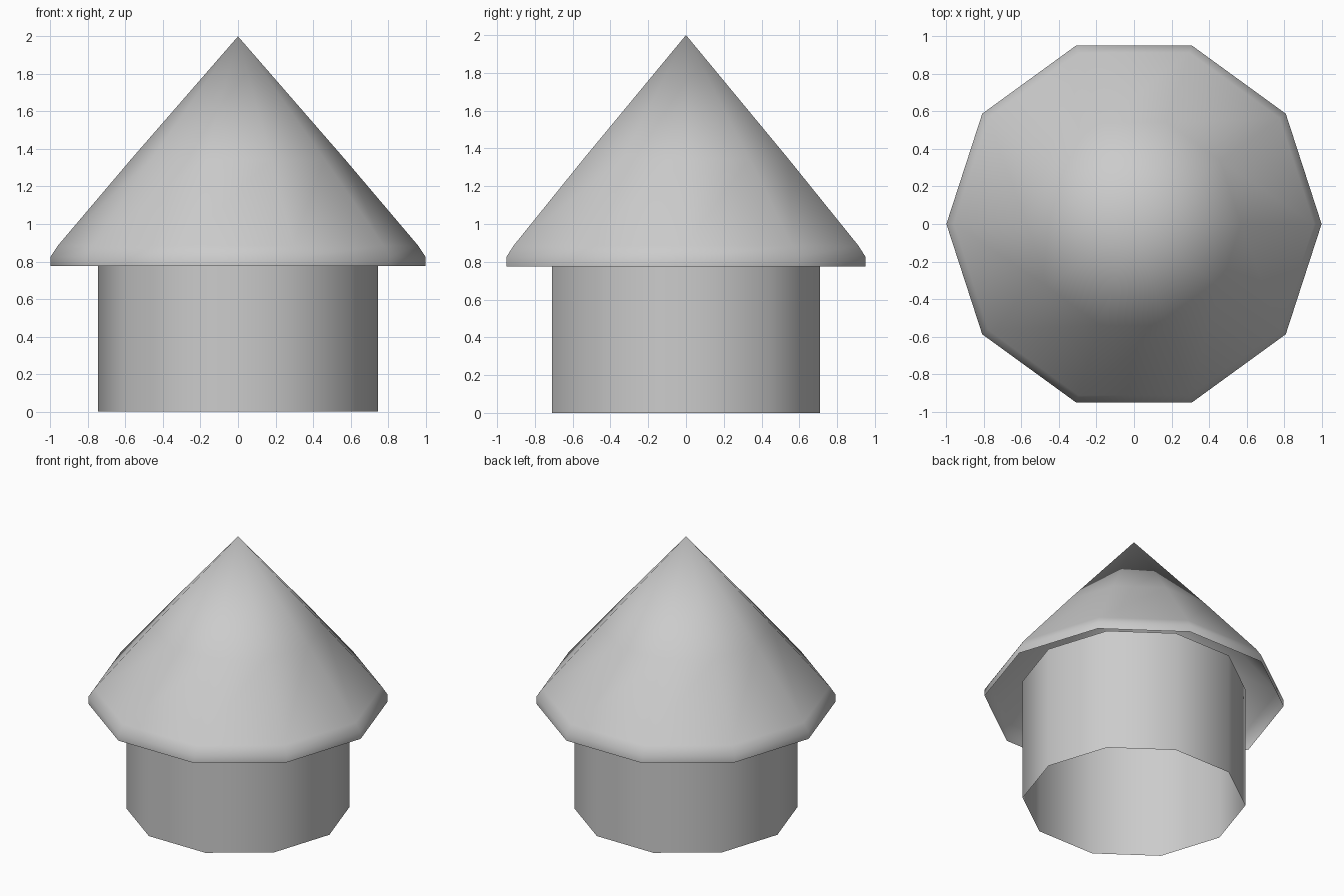
import bpy
import bmesh
from math import cos, sin, tau, radians

cube = bpy.data.objects.get("Cube")
if cube:
    bpy.data.objects.remove(cube, do_unlink=True)

SIDES = 10

grey = bpy.data.materials.new("plain_grey")
grey.use_nodes = True
colour = (0.6, 0.6, 0.6, 1)
grey.diffuse_color = colour
grey.node_tree.nodes["Principled BSDF"].inputs["Base Color"].default_value = colour


def turned_shell(name, profile):
    """Open ten-sided shell from (radius, height) pairs; radius 0 makes a tip."""
    bm = bmesh.new()
    rings = []
    for r, z in profile:
        count = SIDES if r else 1
        rings.append([bm.verts.new((r * cos(tau * i / SIDES), r * sin(tau * i / SIDES), z))
                      for i in range(count)])
    for low, high in zip(rings, rings[1:]):
        for i in range(SIDES):
            j = (i + 1) % SIDES
            top = [high[j], high[i]] if len(high) > 1 else [high[0]]
            bm.faces.new([low[i], low[j]] + top)
    mesh = bpy.data.meshes.new(name)
    bm.to_mesh(mesh)
    bm.free()
    mesh.materials.append(grey)
    obj = bpy.data.objects.new(name, mesh)
    bpy.context.collection.objects.link(obj)
    bpy.ops.object.select_all(action="DESELECT")
    obj.select_set(True)
    bpy.context.view_layer.objects.active = obj
    bpy.ops.object.shade_smooth_by_angle(angle=radians(80))
    return obj


# Hollow round wall, reaching up inside the roof
turned_shell("wall", [(0.745, 0), (0.745, 0.9)])

# Hollow conical roof with a short upright rim
turned_shell("roof", [(1, 0.775), (1, 0.825), (0.96, 0.885), (0.57, 1.345), (0, 2)])
